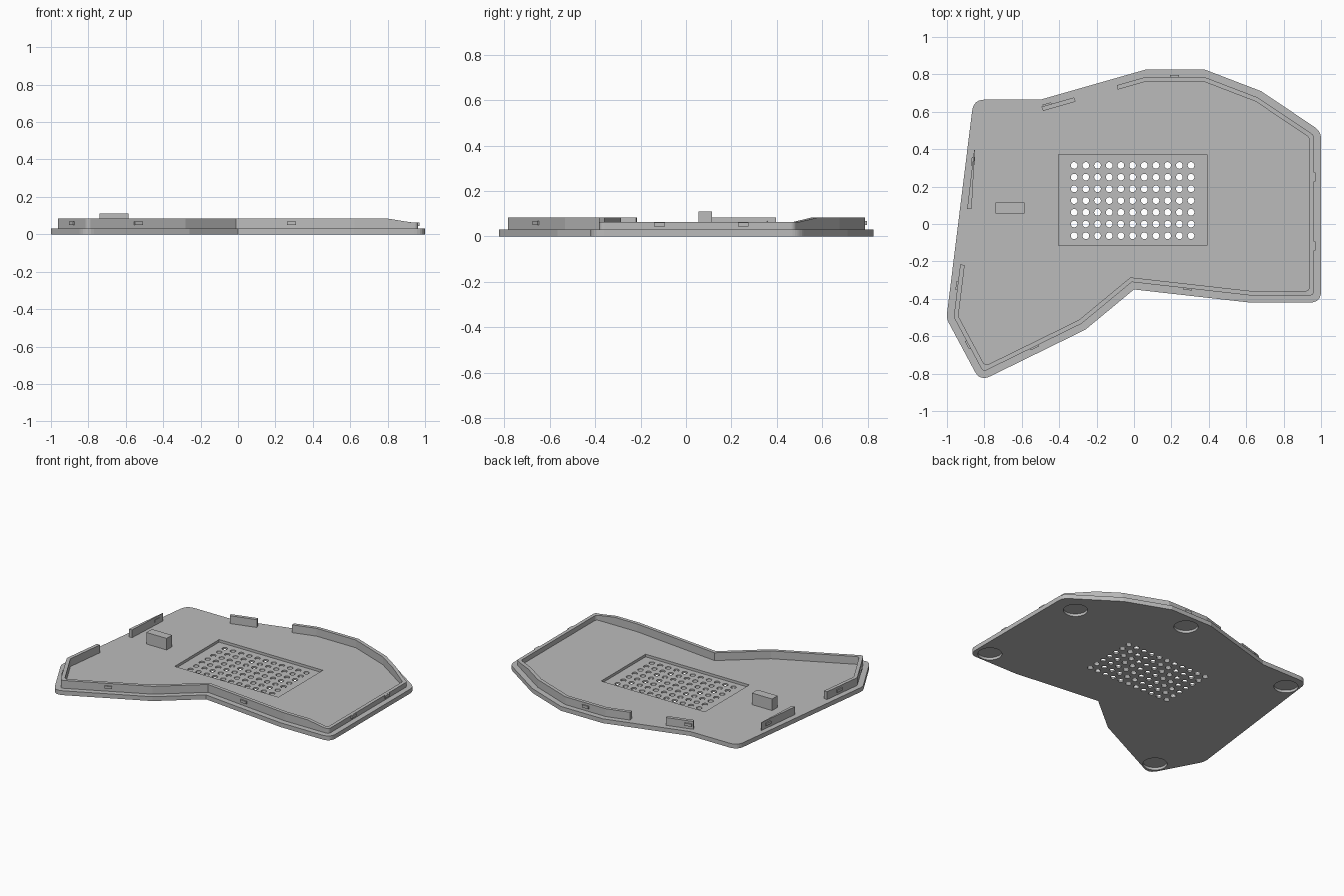
import bpy, bmesh, math
from mathutils import Vector, Matrix

if "Cube" in bpy.data.objects:
    bpy.data.objects.remove(bpy.data.objects["Cube"], do_unlink=True)

PLATE, WALL, LOW = 0.03, 0.084, 0.063
OUTER, INNER = 0.038, 0.062

# One flat grey for the whole case
grey = bpy.data.materials.new("case grey")
grey.use_nodes = True
grey.diffuse_color = (0.5, 0.5, 0.5, 1)
grey.node_tree.nodes["Principled BSDF"].inputs["Base Color"].default_value = (0.5, 0.5, 0.5, 1)

# Clockwise outline corners: x, y, rounding length
CORNERS = [(-0.858, 0.665, 0.06), (-0.5, 0.665, 0), (0.06, 0.825, 0),
           (0.38, 0.825, 0), (0.68, 0.71, 0), (1.0, 0.495, 0.04),
           (1.0, -0.42, 0.06), (0.62, -0.42, 0), (0, -0.35, 0),
           (-0.26, -0.565, 0), (-0.823, -0.841, 0.06), (-1.003, -0.505, 0.03)]
POINTS = [Vector(c[:2]) for c in CORNERS]
CUTS = [c[2] for c in CORNERS]
N = len(POINTS)


def inset(dist):
    """Outline corners moved inward by dist with mitred joints."""
    result = []
    for i, p in enumerate(POINTS):
        a = (p - POINTS[i - 1]).normalized()
        b = (POINTS[(i + 1) % N] - p).normalized()
        na, nb = Vector((a.y, -a.x)), Vector((b.y, -b.x))
        result.append(p + (na + nb) * dist / (1 + na.dot(nb)))
    return result


def rounded(points, cuts, steps=6):
    """Replace corners that have a cut length by a short curve."""
    path = []
    for i, (p, cut) in enumerate(zip(points, cuts)):
        if not cut:
            path.append(p)
            continue
        a = p + (points[i - 1] - p).normalized() * cut
        b = p + (points[(i + 1) % len(points)] - p).normalized() * cut
        for k in range(steps + 1):
            t = k / steps
            path.append(a * (1 - t) ** 2 + p * 2 * t * (1 - t) + b * t * t)
    return path


def finish(bm, name):
    bmesh.ops.recalc_face_normals(bm, faces=bm.faces)
    mesh = bpy.data.meshes.new(name)
    bm.to_mesh(mesh)
    bm.free()
    mesh.materials.append(grey)
    obj = bpy.data.objects.new(name, mesh)
    bpy.context.collection.objects.link(obj)
    return obj


def raise_faces(bm, height):
    moved = bmesh.ops.extrude_face_region(bm, geom=bm.faces[:])["geom"]
    top = [v for v in moved if isinstance(v, bmesh.types.BMVert)]
    bmesh.ops.translate(bm, verts=top, vec=(0, 0, height))


def add_box(bm, centre, size, angle=0):
    matrix = (Matrix.Translation(centre) @ Matrix.Rotation(angle, 4, 'Z')
              @ Matrix.Diagonal((*size, 1)))
    bmesh.ops.create_cube(bm, size=1, matrix=matrix)


def add_cylinder(bm, x, y, z, radius, depth, sides):
    bmesh.ops.create_cone(bm, cap_ends=True, segments=sides, radius1=radius,
                          radius2=radius, depth=depth,
                          matrix=Matrix.Translation((x, y, z)))


def subtract(target, cutter):
    cutter.hide_render = True
    mod = target.modifiers.new("cut", 'BOOLEAN')
    mod.operation, mod.solver, mod.object = 'DIFFERENCE', 'EXACT', cutter
    bpy.context.view_layer.objects.active = target
    bpy.ops.object.modifier_apply(modifier=mod.name)
    bpy.data.objects.remove(cutter, do_unlink=True)


def wall_strip(name, outer, inner):
    """Wall between two matching paths, its top dipping towards +x."""
    bm = bmesh.new()
    rows = [[bm.verts.new((p.x, p.y, PLATE - 0.002)) for p in path] for path in (outer, inner)]
    for i in range(len(outer) - 1):
        bm.faces.new((rows[0][i], rows[0][i + 1], rows[1][i + 1], rows[1][i]))
    for x in (0.8, 0.84, 0.88, 0.92):
        bmesh.ops.bisect_plane(bm, geom=bm.verts[:] + bm.edges[:] + bm.faces[:],
                               plane_co=(x, 0, 0), plane_no=(1, 0, 0))
    raise_faces(bm, 1)
    for v in bm.verts:
        if v.co.z > 0.5:
            dip = min(max((v.co.x - 0.8) / 0.13, 0), 1)
            v.co.z = WALL + (LOW - WALL) * dip
    return finish(bm, name)


# Base plate
bm = bmesh.new()
bm.faces.new([bm.verts.new((p.x, p.y, 0)) for p in rounded(POINTS, CUTS)])
raise_faces(bm, PLATE)
plate = finish(bm, "base_plate")

# Rectangular recess on top and round foot recesses below
bm = bmesh.new()
add_box(bm, (-0.007, 0.128, PLATE + 0.032), (0.795, 0.486, 0.1))
for x, y in ((0.84, 0.43), (0.175, 0.716), (0.9, -0.335), (-0.788, 0.545), (-0.782, -0.727)):
    add_cylinder(bm, x, y, -0.032, 0.076, 0.1, 40)
subtract(plate, finish(bm, "recess_cutter"))

# Grid of vent holes
bm = bmesh.new()
for col in range(11):
    for row in range(7):
        add_cylinder(bm, -0.32 + col * 0.0625, -0.063 + row * 0.0627, 0, 0.018, 0.2, 16)
subtract(plate, finish(bm, "vent_cutter"))

# Long wall around the front and both ends
OUT, INN = inset(OUTER), inset(INNER)


def on_edge(points, edge, t):
    return points[edge].lerp(points[(edge + 1) % N], t)


paths = []
for pts in (OUT, INN):
    ends = [on_edge(pts, 1, 0.72)], [on_edge(pts, 11, 0.25)]
    paths.append(rounded(ends[0] + pts[2:] + ends[1], [0] + [c * 0.4 for c in CUTS[2:]] + [0]))
wall_strip("rim_wall", *paths)

# Short separate wall pieces
wall_strip("back_wall_piece", [on_edge(OUT, 1, t) for t in (0, 0.31)],
           [on_edge(INN, 1, t) for t in (0.01, 0.32)])
wall_strip("side_wall_piece", [Vector((-0.892, 0.08)), Vector((-0.855, 0.395))],
           [Vector((-0.868, 0.08)), Vector((-0.851, 0.395))])

# Snap clips on the outside of the walls: edge, position along it
bm = bmesh.new()
for edge, t in ((1, 0.055), (2, 0.49), (5, 0.26), (5, 0.69), (7, 0.53),
                (9, 0.48), (10, 0.5), (11, 0.15), (11, 0.74)):
    p = on_edge(OUT, edge, t)
    d = OUT[(edge + 1) % N] - OUT[edge]
    z = 0.053 if edge == 5 else 0.059
    add_box(bm, (p.x, p.y, z), (0.048, 0.018, 0.018), math.atan2(d.y, d.x))
finish(bm, "snap_clips")

# Support block
bm = bmesh.new()
add_box(bm, (-0.663, 0.085, 0.069), (0.155, 0.06, 0.082))
finish(bm, "support_block")
